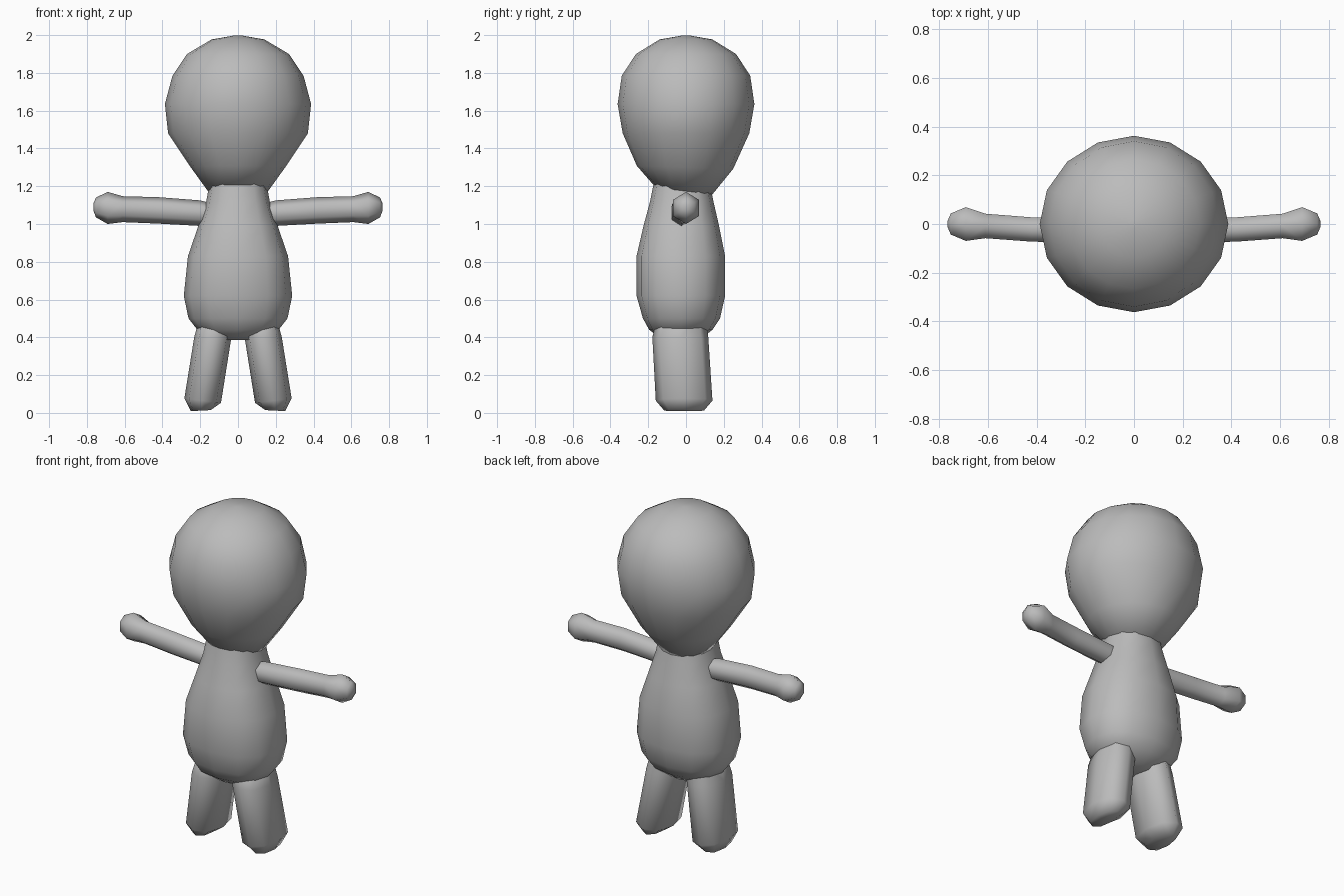
import bpy, bmesh, math
from mathutils import Vector

cube = bpy.data.objects.get("Cube")
if cube:
    bpy.data.objects.remove(cube)

grey = bpy.data.materials.new("plain grey")
grey.use_nodes = True
grey.diffuse_color = (0.5, 0.5, 0.5, 1)
grey.node_tree.nodes["Principled BSDF"].inputs["Base Color"].default_value = (0.5, 0.5, 0.5, 1)


def loft(name, rings, sides, place, phase=0.0, square=1.0):
    """Skin a closed tube through rings of (height, low u, high u, low v, high v, tilt u, tilt v)."""
    bm = bmesh.new()
    loops = []
    for h, u0, u1, v0, v1, tu, tv in rings:
        loop = []
        for i in range(sides):
            a = 2 * math.pi * (i + phase) / sides
            c, s = math.cos(a), math.sin(a)
            du = math.copysign(abs(c) ** square, c) * (u1 - u0) / 2
            dv = math.copysign(abs(s) ** square, s) * (v1 - v0) / 2
            p = ((u0 + u1) / 2 + du, (v0 + v1) / 2 + dv, h + tu * du + tv * dv)
            loop.append(bm.verts.new(place(*p)))
        loops.append(loop)
    for a, b in zip(loops, loops[1:]):
        for i in range(sides):
            j = (i + 1) % sides
            bm.faces.new((a[i], a[j], b[j], b[i]))
    # Fan caps from a middle point
    for loop in (loops[0], loops[-1]):
        mid = bm.verts.new(sum((v.co for v in loop), Vector()) / sides)
        for i in range(sides):
            bm.faces.new((loop[i], loop[(i + 1) % sides], mid))
    bmesh.ops.recalc_face_normals(bm, faces=bm.faces)
    mesh = bpy.data.meshes.new(name)
    bm.to_mesh(mesh)
    bm.free()
    mesh.materials.append(grey)
    obj = bpy.data.objects.new(name, mesh)
    bpy.context.collection.objects.link(obj)
    for o in bpy.context.selected_objects:
        o.select_set(False)
    obj.select_set(True)
    bpy.context.view_layer.objects.active = obj
    bpy.ops.object.shade_smooth_by_angle(angle=math.radians(75))


# Head: round on top, tapering to the neck
head = [(z, -x, x, y0, y1, 0, t) for z, x, y0, y1, t in (
    (1.175, .16, -.16, .14, -.12), (1.30, .25, -.26, .25, -.03),
    (1.48, .37, -.335, .335, 0), (1.635, .387, -.362, .362, 0),
    (1.785, .347, -.34, .34, 0), (1.90, .27, -.265, .265, 0),
    (1.977, .14, -.14, .14, 0), (1.998, .02, -.02, .02, 0))]
loft("head", head, 16, lambda u, v, h: (u, v, h))

# Torso: pear shape, flatter at the front and back
torso = [(z, -x, x, y0, y1, 0, 0) for z, x, y0, y1 in (
    (.385, .10, -.12, .07), (.44, .215, -.195, .14), (.50, .262, -.228, .18),
    (.62, .287, -.262, .207), (.83, .265, -.262, .207), (.99, .21, -.225, .175),
    (1.12, .168, -.19, .145), (1.22, .15, -.17, .125))]
loft("torso", torso, 12, lambda u, v, h: (u, v, h), square=.85)

# Legs: splayed outward with bevelled feet
leg = [(.012, .145, .25, -.115, .095, -.05, 0), (.065, .09, .284, -.16, .14, .12, 0),
       (.40, .035, .232, -.178, .118, 0, 0), (.52, .03, .20, -.15, .10, 0, 0)]

# Arms: six-sided tubes with a swollen hand
arm = [(.10, -.08, .04, 1.00, 1.10, 0, 0), (.20, -.085, .035, .99, 1.125, 0, 0),
       (.42, -.08, .035, 1.002, 1.142, 0, 0), (.61, -.066, .05, 1.01, 1.147, 0, 0),
       (.69, -.08, .08, 1.0, 1.17, 0, 0), (.752, -.05, .05, 1.035, 1.14, 0, 0),
       (.765, -.015, .015, 1.07, 1.11, 0, 0)]

for side, sign in (("left", 1), ("right", -1)):
    loft(side + "_leg", leg, 8, lambda u, v, h: (sign * u, v, h), square=.85)
    loft(side + "_arm", arm, 6, lambda u, v, h: (sign * h, u, v), phase=.5)
